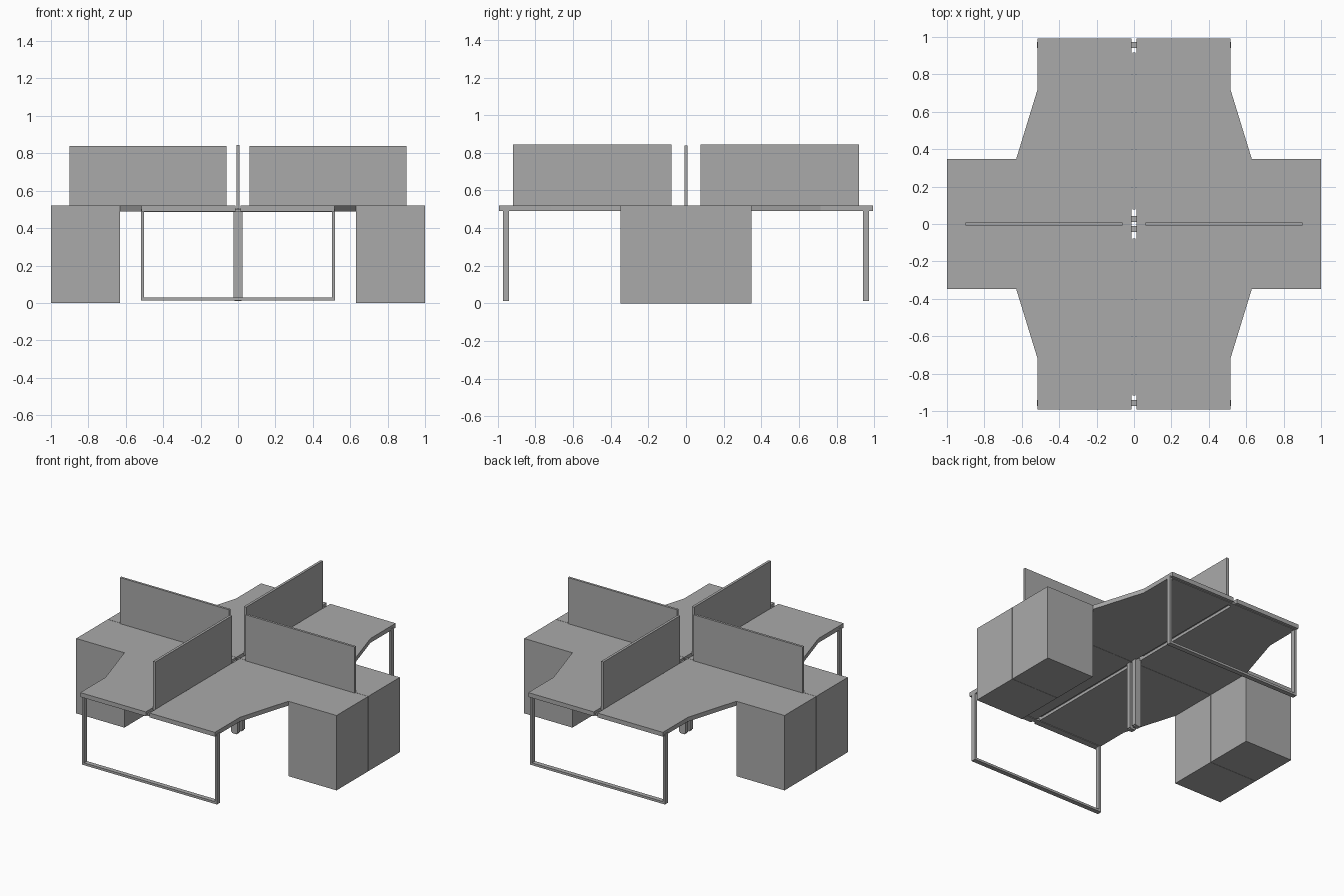
import bpy
import bmesh

cube = bpy.data.objects.get("Cube")
if cube:
    bpy.data.objects.remove(cube, do_unlink=True)

grey = bpy.data.materials.new("neutral_grey")
grey.use_nodes = True
grey.diffuse_color = (0.4, 0.4, 0.4, 1)
grey.node_tree.nodes["Principled BSDF"].inputs["Base Color"].default_value = (0.4, 0.4, 0.4, 1)


def prism(name, outline, z0, z1):
    """Extrude a flat outline between two heights."""
    bm = bmesh.new()
    face = bm.faces.new([bm.verts.new((x, y, z0)) for x, y in outline])
    made = bmesh.ops.extrude_face_region(bm, geom=[face])["geom"]
    verts = [v for v in made if isinstance(v, bmesh.types.BMVert)]
    bmesh.ops.translate(bm, vec=(0, 0, z1 - z0), verts=verts)
    bmesh.ops.recalc_face_normals(bm, faces=bm.faces)
    mesh = bpy.data.meshes.new(name)
    bm.to_mesh(mesh)
    bm.free()
    mesh.materials.append(grey)
    obj = bpy.data.objects.new(name, mesh)
    bpy.context.collection.objects.link(obj)
    return obj


def box(name, xs, ys, zs):
    a, b = xs
    c, d = ys
    return prism(name, [(a, c), (b, c), (b, d), (a, d)], *zs)


TOP = 0.52
UNDER = 0.49
desk = [(0.014, 0.001), (0.63, 0.001), (0.63, 0.347), (0.517, 0.715),
        (0.517, 0.992), (0.014, 0.992)]

# Four worktops, each with a storage pedestal at its outer end
for sx, side in ((1, "left"), (-1, "right")):
    for sy, end in ((1, "back"), (-1, "front")):
        tag = f"{end}_{side}"
        prism("worktop_" + tag, [(sx * x, sy * y) for x, y in desk], UNDER, TOP)
        box("pedestal_" + tag, (sx * 0.63, sx), (sy * 0.001, sy * 0.347), (0, TOP))

    # Screens dividing front desks from back desks
    box("cross_screen_" + side, (sx * 0.062, sx * 0.902), (-0.008, 0.008), (TOP, 0.84))

for sy, end in ((1, "back"), (-1, "front")):
    # Screens dividing left desks from right desks
    box("long_screen_" + end, (-0.009, 0.009), (sy * 0.078, sy * 0.918), (0.505, 0.845))

    # Closed loop end frame
    depth = (sy * 0.94, sy * 0.972)
    for sx, side in ((1, "left"), (-1, "right")):
        box(f"end_post_{end}_{side}", (sx * 0.502, sx * 0.519), depth, (0.012, 0.502))
    box("end_bottom_rail_" + end, (-0.502, 0.502), depth, (0.012, 0.028))
    box("end_top_rail_" + end, (-0.502, 0.502), depth, (0.486, 0.502))

    # Centre leg with its foot and head plate
    leg = (sy * 0.01, sy * 0.042)
    box("centre_leg_" + end, (-0.024, 0.024), leg, (0.018, UNDER))
    box("centre_foot_" + end, (-0.018, 0.018), leg, (0.01, 0.018))
    box("centre_head_" + end, (-0.013, 0.013), leg, (UNDER, 0.505))
